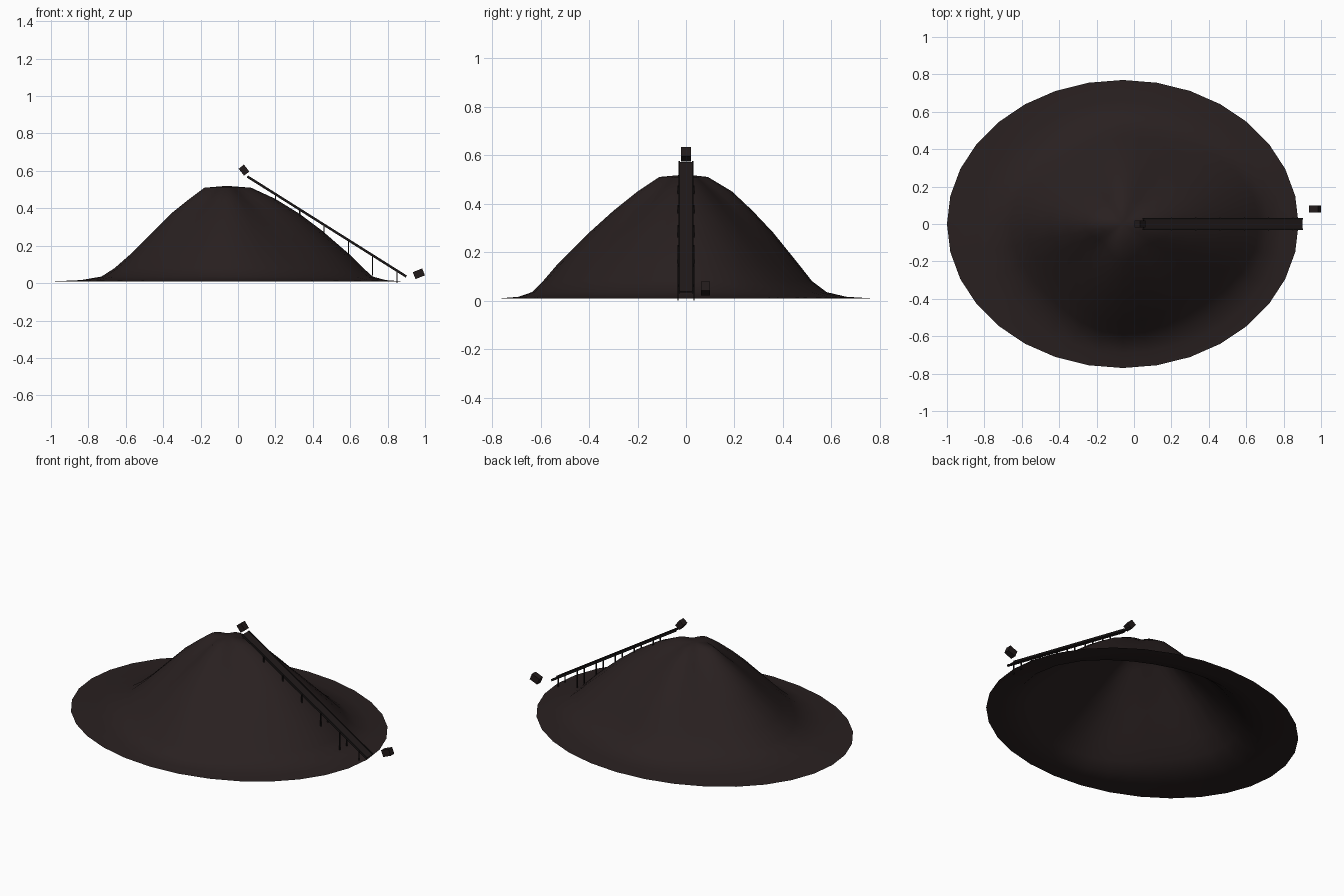
import bpy, bmesh, math
from mathutils import Matrix, Vector

if "Cube" in bpy.data.objects:
    bpy.data.objects.remove(bpy.data.objects["Cube"])


def material(name, rgb):
    m = bpy.data.materials.new(name)
    m.diffuse_color = (*rgb, 1)
    m.use_nodes = True
    m.node_tree.nodes["Principled BSDF"].inputs["Base Color"].default_value = m.diffuse_color
    return m


EARTH = material("dark earth", (0.022, 0.0145, 0.0145))
STEEL = material("blackened steel", (0.009, 0.0075, 0.0075))
BELT = material("belt rubber", (0.016, 0.011, 0.011))


def add_object(name, bm, mat):
    bmesh.ops.recalc_face_normals(bm, faces=bm.faces)
    me = bpy.data.meshes.new(name)
    bm.to_mesh(me)
    bm.free()
    me.materials.append(mat)
    ob = bpy.data.objects.new(name, me)
    bpy.context.collection.objects.link(ob)
    return ob


def box(name, centre, size, mat, tilt=0.0):
    """Box tilted about the y axis (positive lowers the +x end)."""
    bm = bmesh.new()
    bmesh.ops.create_cube(bm, size=1, matrix=Matrix.Translation(centre)
                          @ Matrix.Rotation(tilt, 4, 'Y')
                          @ Matrix.Diagonal((*size, 1)))
    return add_object(name, bm, mat)


# Mound: open sheet of rings, (height, reach to +x, -x, -y, +y, valley depth)
SEGMENTS, CX = 32, -0.06
RINGS = [(0.510, 0.13, 0.12, 0.11, 0.09, 0.38),
         (0.450, 0.26, 0.20, 0.20, 0.19, 0.28),
         (0.370, 0.39, 0.30, 0.30, 0.275, 0.20),
         (0.280, 0.51, 0.39, 0.40, 0.36, 0.15),
         (0.150, 0.66, 0.52, 0.53, 0.465, 0.10),
         (0.080, 0.73, 0.60, 0.59, 0.52, 0.07),
         (0.035, 0.78, 0.67, 0.635, 0.58, 0.05),
         (0.016, 0.85, 0.78, 0.69, 0.66, 0.02)]
bm = bmesh.new()
apex = bm.verts.new((CX, 0, 0.52))
loops = []
for z, right, left, front, back, valley in RINGS:
    loop = []
    for i in range(SEGMENTS):
        a = math.tau * i / SEGMENTS
        c, s = math.cos(a), math.sin(a)
        r = c * c * (right if c > 0 else left) + s * s * (back if s > 0 else front)
        r *= 1 - valley * math.sin(2 * a) ** 2
        loop.append(bm.verts.new((CX + r * c, r * s, z)))
    loops.append(loop)
# Thin oval apron around the foot
loops.append([bm.verts.new((CX + 0.94 * math.cos(math.tau * i / SEGMENTS),
                            0.77 * math.sin(math.tau * i / SEGMENTS), 0.009))
              for i in range(SEGMENTS)])
for i in range(SEGMENTS):
    j = (i + 1) % SEGMENTS
    bm.faces.new((apex, loops[0][i], loops[0][j]))
    for a, b in zip(loops, loops[1:]):
        bm.faces.new((a[i], b[i], b[j], a[j]))
for f in bm.faces:
    f.smooth = True
add_object("earth_mound", bm, EARTH)

# Conveyor: sloping belt between two side rails
top, foot = Vector((0.05, 0, 0.57)), Vector((0.90, 0, 0.035))
mid, run = (top + foot) / 2, foot - top
slope = math.atan2(-run.z, run.x)
box("conveyor_belt", mid, (run.length, 0.052, 0.006), BELT, slope)
for side, label in ((-1, "front"), (1, "back")):
    box(label + "_rail", mid + Vector((0, side * 0.028, 0)),
        (run.length, 0.006, 0.013), STEEL, slope)

# Support legs, in pairs, reaching down to the mound
for n, (x, bottom) in enumerate([(0.20, 0.43), (0.33, 0.345), (0.46, 0.26),
                                 (0.59, 0.15), (0.72, 0.04), (0.85, 0.0)]):
    z = top.z + (x - top.x) * run.z / run.x
    for side, label in ((-1, "front"), (1, "back")):
        box(f"{label}_leg_{n + 1}", (x, side * 0.033, (z + bottom) / 2),
            (0.006, 0.006, z - bottom), STEEL)

# Drive heads beyond both ends of the belt
box("upper_drive_block", (0.032, 0, 0.604), (0.047, 0.040, 0.036), BELT, math.radians(52))
box("lower_drive_block", (0.967, 0.08, 0.05), (0.054, 0.036, 0.040), BELT, math.radians(-22))
